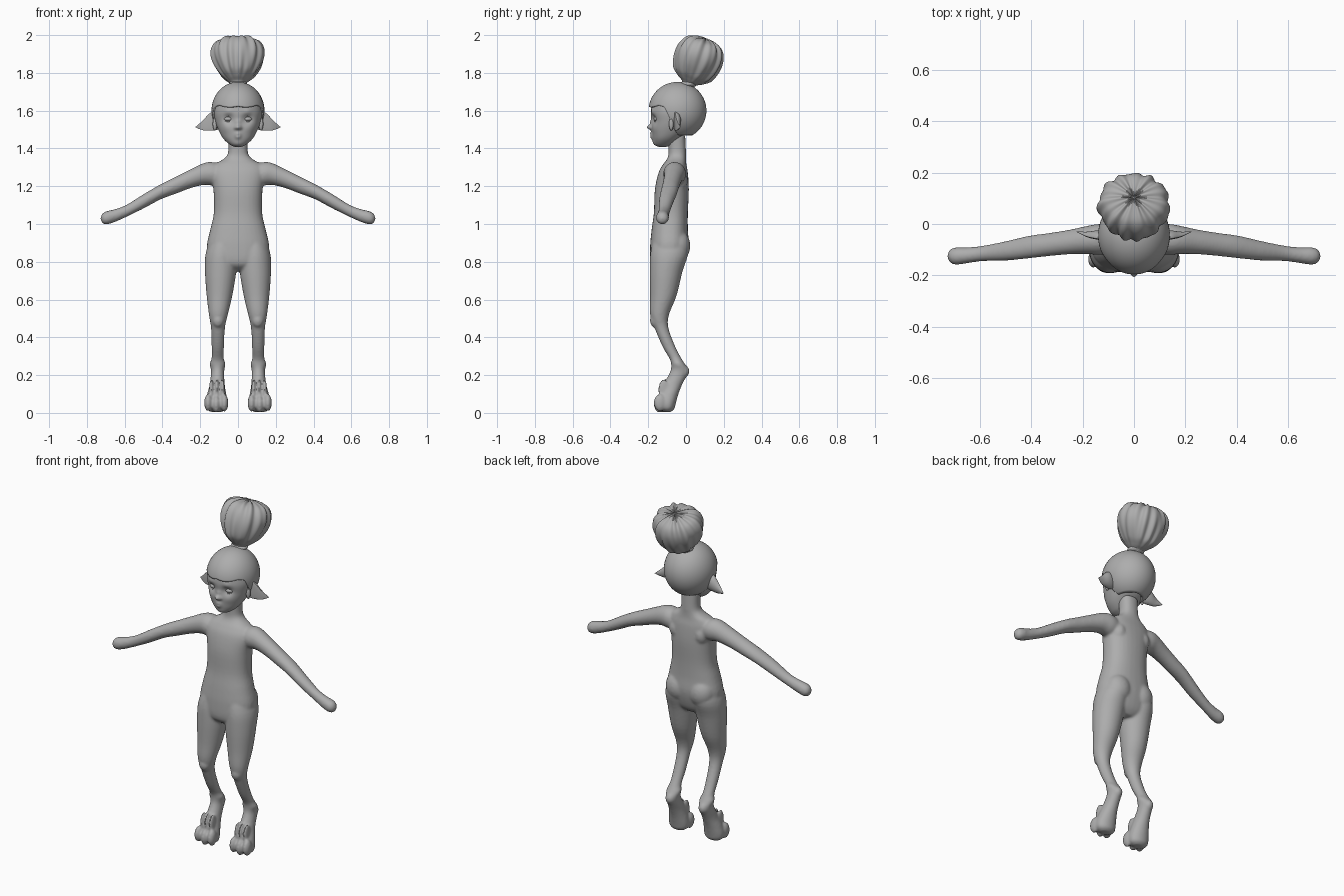
import bpy, bmesh, math
from mathutils import Vector, Matrix

if "Cube" in bpy.data.objects:
    bpy.data.objects.remove(bpy.data.objects["Cube"])

GREY = (0.42, 0.42, 0.42, 1)
clay = bpy.data.materials.new("plain grey")
clay.use_nodes = True
clay.diffuse_color = GREY
clay.node_tree.nodes["Principled BSDF"].inputs["Base Color"].default_value = GREY


def finish(name, bm, recalc=True):
    if recalc:
        bmesh.ops.recalc_face_normals(bm, faces=bm.faces)
    for f in bm.faces:
        f.smooth = True
    mesh = bpy.data.meshes.new(name)
    bm.to_mesh(mesh)
    bm.free()
    mesh.materials.append(clay)
    ob = bpy.data.objects.new(name, mesh)
    bpy.context.collection.objects.link(ob)
    return ob


def spline(rows, steps):
    """Smooth a list of rows by cubic interpolation."""
    rows = [Vector(r) for r in rows]
    out = []
    for i in range(len(rows) - 1):
        a, b = rows[max(i - 1, 0)], rows[i]
        c, d = rows[i + 1], rows[min(i + 2, len(rows) - 1)]
        for k in range(steps):
            t = k / steps
            out.append(0.5 * (2 * b + (c - a) * t + (2 * a - 5 * b + 4 * c - d) * t * t
                              + (3 * b - 3 * c + d - a) * t ** 3))
    return out + [rows[-1]]


def tube(bm, rows, axis="z", side=1, power=2.0, steps=4, segs=32, scoop=None):
    """Rows are x, y, z and two radii; rings lie across the given axis."""
    rings = []
    for x, y, z, ra, rb in spline(rows, steps):
        ring = []
        for i in range(segs):
            t = math.tau * i / segs
            c, s = math.cos(t), math.sin(t)
            u = math.copysign(abs(c) ** (2 / power), c) * max(ra, 0.001)
            v = math.copysign(abs(s) ** (2 / power), s) * max(rb, 0.001)
            if scoop is not None and u < 0:
                u *= scoop
            p = (x + u, y + v, z) if axis == "z" else (x, y + u, z + v)
            ring.append(bm.verts.new((p[0] * side, p[1], p[2])))
        rings.append(ring)
    for a, b in zip(rings, rings[1:]):
        for i in range(segs):
            j = (i + 1) % segs
            bm.faces.new((a[i], a[j], b[j], b[i]))
    bm.faces.new(rings[0])
    bm.faces.new(rings[-1])


def ball(bm, centre, radii):
    m = Matrix.Translation(centre) @ Matrix.Diagonal((*radii, 1))
    bmesh.ops.create_uvsphere(bm, u_segments=24, v_segments=16, radius=1, matrix=m)


# Body: torso, arms, legs and feet fused into one skin
bm = bmesh.new()
tube(bm, [(0, -.09, .75, .05, .05), (0, -.097, .79, .145, .088), (0, -.088, .88, .165, .102),
          (0, -.086, .97, .147, .096), (0, -.08, 1.06, .128, .09), (0, -.075, 1.18, .13, .09),
          (0, -.068, 1.27, .145, .078), (0, -.06, 1.315, .125, .062), (0, -.05, 1.345, .075, .05),
          (0, -.046, 1.38, .052, .046), (0, -.05, 1.47, .052, .046)], power=2.3)
for s in (1, -1):
    # arm
    tube(bm, [(.06, -.06, 1.255, .045, .05), (.13, -.06, 1.265, .06, .062), (.18, -.062, 1.265, .055, .058),
              (.25, -.07, 1.24, .048, .05), (.33, -.08, 1.205, .045, .045), (.41, -.09, 1.17, .044, .04),
              (.5, -.105, 1.12, .038, .038), (.59, -.115, 1.07, .03, .032), (.65, -.122, 1.045, .031, .034),
              (.695, -.125, 1.033, .034, .035), (.718, -.125, 1.03, .024, .025), (.728, -.125, 1.03, .004, .004)],
         axis="x", side=s)
    # leg down to the raised heel and foot
    tube(bm, [(.07, -.085, .95, .06, .08), (.088, -.088, .85, .082, .1), (.092, -.105, .75, .083, .087),
              (.098, -.12, .62, .068, .07), (.104, -.14, .52, .05, .05), (.106, -.13, .45, .037, .037),
              (.107, -.09, .35, .033, .034), (.108, -.057, .29, .032, .032), (.108, -.043, .26, .042, .036),
              (.108, -.035, .22, .035, .048), (.11, -.07, .15, .04, .05), (.113, -.09, .1, .051, .05),
              (.115, -.1, .05, .059, .046), (.115, -.1, .02, .052, .038), (.115, -.1, .005, .03, .02)], side=s)
    # toes, instep tendons, heel, buttock, kneecap and shoulder blade
    for dx, dz in ((-.043, .052), (0, .046), (.043, .054)):
        ball(bm, (s * (.115 + dx), -.138, dz), (.021, .033, .046))
        ball(bm, (s * (.112 + dx * .7), -.118, .12), (.011, .03, .06))
    ball(bm, (s * .108, -.018, .22), (.03, .037, .035))
    ball(bm, (s * .075, -.045, .885), (.075, .068, .085))
    ball(bm, (s * .105, -.16, .49), (.032, .031, .04))
    ball(bm, (s * .08, -.04, 1.23), (.045, .05, .06))
body = finish("body", bm)
rm = body.modifiers.new("fuse", "REMESH")
rm.mode = "VOXEL"
rm.voxel_size = 0.007
rm.use_smooth_shade = True
sm = body.modifiers.new("soften", "SMOOTH")
sm.factor = 0.5
sm.iterations = 7

# Head: smooth loft, then the face is pressed and pulled with soft brushes
bm = bmesh.new()
tube(bm, [(0, -.12, 1.408, .015, .018), (0, -.118, 1.42, .043, .045), (0, -.105, 1.45, .076, .07),
          (0, -.085, 1.49, .1, .095), (0, -.07, 1.54, .119, .112), (0, -.064, 1.6, .128, .122),
          (0, -.06, 1.66, .11, .11), (0, -.05, 1.71, .06, .06)], steps=10, segs=96, power=2.15)
brushes = [(0, 1.513, .014, -.026), (0, 1.54, .013, -.008), (0, 1.475, .016, -.009), (0, 1.461, .015, -.008),
           (0, 1.469, .006, .006), (0, 1.425, .025, -.006)]
for s in (1, -1):
    brushes += [(s * .05, 1.557, .026, .016), (s * .052, 1.592, .02, -.006),
                (s * .062, 1.51, .03, -.005), (s * .014, 1.508, .008, -.006)]
for v in bm.verts:
    if v.co.y < -.09:
        x, z = v.co.x, v.co.z
        v.co.y += sum(a * math.exp(-((x - bx) ** 2 + (z - bz) ** 2) / r ** 2) for bx, bz, r, a in brushes)
finish("head", bm)

for s, side in ((1, "left"), (-1, "right")):
    # eyeball
    bm = bmesh.new()
    ball(bm, (s * .05, -.151, 1.556), (.025, .02, .014))
    finish(side + "_eye", bm)
    # eyelid rim
    bm = bmesh.new()
    lid = [(s * .05 + .026 * math.cos(t), -.163 + abs(math.cos(t)) * .012, 1.556 + .014 * math.sin(t))
           for t in [math.tau * i / 24 for i in range(24)]]
    for p in lid:
        ball(bm, p, (.005, .005, .0035))
    finish(side + "_eyelid", bm)
    # pointed ear with a hollow front
    bm = bmesh.new()
    tube(bm, [(.105, -.06, 1.54, .025, .04), (.125, -.06, 1.545, .032, .05), (.15, -.056, 1.54, .03, .046),
              (.18, -.05, 1.525, .02, .03), (.205, -.04, 1.517, .01, .014), (.225, -.03, 1.513, .001, .001)],
         axis="x", side=s, scoop=.12)
    finish(side + "_ear", bm)
    # ear front fold
    bm = bmesh.new()
    ball(bm, (s * .122, -.078, 1.53), (.012, .012, .035))
    finish(side + "_ear_fold", bm)

# Hair cap: a shell whose lower edge forms the fringe, sideburns and nape
bm = bmesh.new()
SEGS, ROWS = 96, 28
grid = []
for i in range(SEGS):
    t = math.tau * i / SEGS
    a = abs(math.atan2(math.sin(t), math.cos(t)))
    k = min(max((a - 1.05) / 0.6, 0), 1)
    k = k * k * (3 - 2 * k)
    scallop = .07 * abs(math.sin(a * 3.2 + 0.5)) * (1 - k)
    edge = (1.38 + scallop) * (1 - k) + 2.6 * k
    column = []
    for j in range(1, ROWS + 1):
        p = edge * j / ROWS
        column.append(bm.verts.new((.14 * math.sin(p) * math.sin(t),
                                    -.045 - .153 * math.sin(p) * math.cos(t), 1.6 + .152 * math.cos(p))))
    grid.append(column)
pole = bm.verts.new((0, -.045, 1.752))
for i in range(SEGS):
    a, b = grid[i], grid[(i + 1) % SEGS]
    bm.faces.new((pole, a[0], b[0]))
    for j in range(ROWS - 1):
        bm.faces.new((a[j], a[j + 1], b[j + 1], b[j]))
cap = finish("hair_cap", bm)
shell = cap.modifiers.new("thickness", "SOLIDIFY")
shell.thickness = 0.018
shell.offset = -1

# Gathered hair tuft, fluted with uneven strands and leaning back
bm = bmesh.new()
tube(bm, [(0, 0, -.02, .04, .035), (0, 0, 0, .04, .038), (0, 0, .02, .06, .07), (0, 0, .05, .09, .103),
          (0, 0, .1, .122, .122), (0, 0, .15, .138, .128), (0, 0, .195, .134, .12), (0, 0, .23, .11, .095),
          (0, 0, .247, .06, .05), (0, 0, .25, .002, .002)], steps=6, segs=128)
lean = Matrix.Translation((0, .015, 1.745)) @ Matrix.Rotation(math.radians(-21), 4, "X")
for v in bm.verts:
    t = math.atan2(v.co.x, v.co.y)
    h = v.co.z
    wave = math.sin(11 * t + 5 * h + 1.4 * math.sin(2 * t)) + .6 * math.sin(17 * t - 9 * h)
    grow = 1 + .035 * wave * min(max(h, 0) / .05, 1)
    v.co.x *= grow
    v.co.y *= grow
    v.co.z += .004 * wave * max(h - .15, 0) / .1
    v.co = lean @ v.co
finish("hair_tuft", bm)

# Tie at the base of the tuft
bm = bmesh.new()
tube(bm, [(0, .012, 1.725, .03, .03), (0, .012, 1.735, .046, .044), (0, .014, 1.748, .046, .044),
          (0, .016, 1.757, .03, .03)])
finish("hair_tie", bm)
